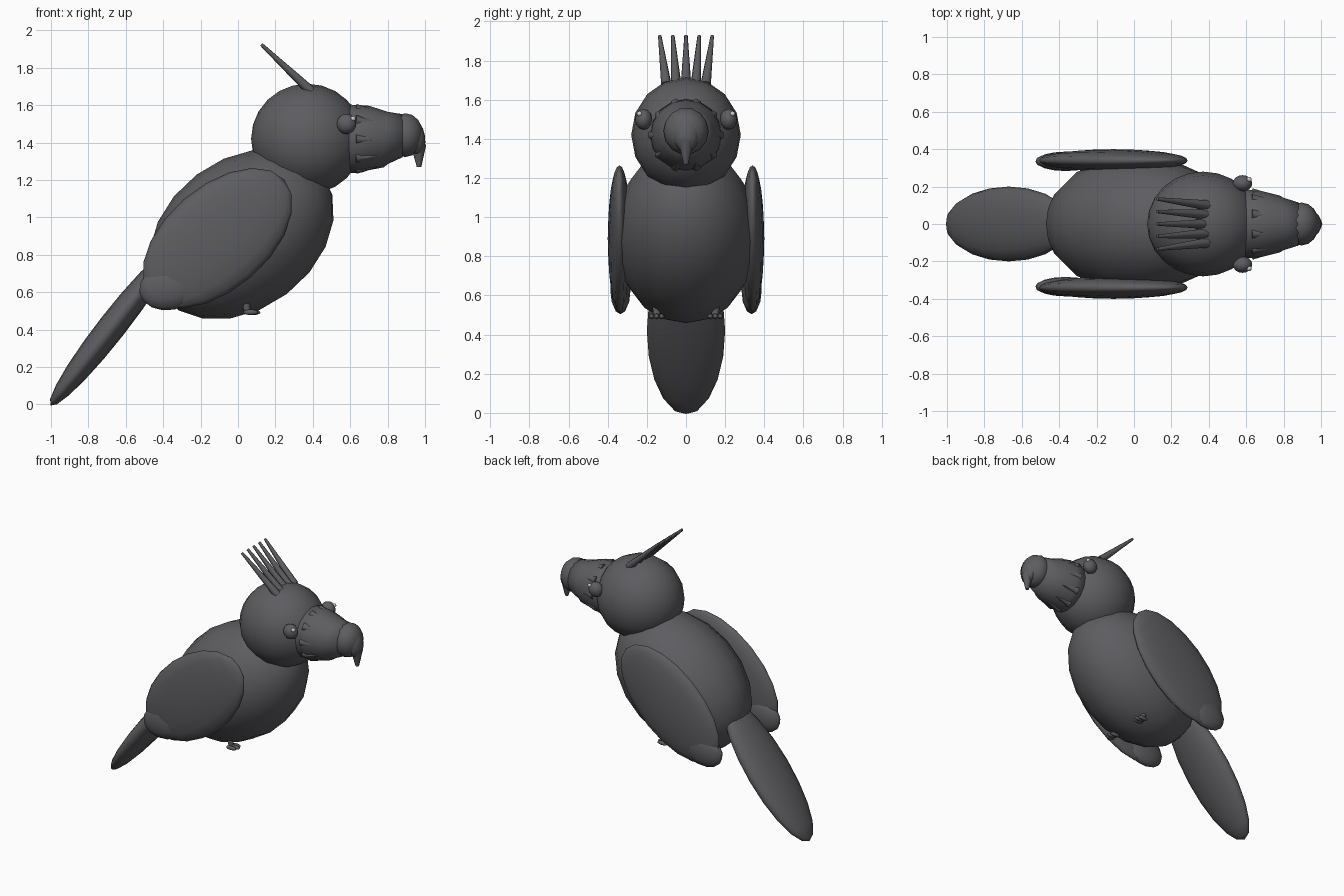
import bpy, bmesh
from math import radians, sin, cos, pi
from mathutils import Matrix, Vector

cube = bpy.data.objects.get("Cube")
if cube:
    bpy.data.objects.remove(cube, do_unlink=True)


def material(name, rgb):
    m = bpy.data.materials.new(name)
    m.use_nodes = True
    m.diffuse_color = (*rgb, 1)
    m.node_tree.nodes["Principled BSDF"].inputs["Base Color"].default_value = (*rgb, 1)
    return m


GREY = material("charcoal_grey", (0.11, 0.11, 0.12))
GLINT = material("eye_glint_white", (0.6, 0.6, 0.6))


def finish(name, bm, mat=GREY, smooth=True):
    mesh = bpy.data.meshes.new(name)
    bmesh.ops.recalc_face_normals(bm, faces=bm.faces)
    for f in bm.faces:
        f.smooth = smooth
    bm.to_mesh(mesh)
    bm.free()
    mesh.materials.append(mat)
    ob = bpy.data.objects.new(name, mesh)
    bpy.context.collection.objects.link(ob)
    return ob


def ellipsoid(name, centre, radii, tilt=0, segs=16, rings=10, mat=GREY):
    """Ellipsoid with its poles on the long x axis, nose raised by tilt degrees."""
    bm = bmesh.new()
    bmesh.ops.create_uvsphere(bm, u_segments=segs, v_segments=rings, radius=1)
    place = (Matrix.Translation(centre) @ Matrix.Rotation(radians(-tilt), 4, 'Y')
             @ Matrix.Diagonal((*radii, 1)) @ Matrix.Rotation(pi / 2, 4, 'Y'))
    bm.transform(place)
    return finish(name, bm, mat)


def spike(name, start, end, r1, r2, segs=8, smooth=True):
    """Tapered round bar between two points."""
    a, b = Vector(start), Vector(end)
    bm = bmesh.new()
    bmesh.ops.create_cone(bm, cap_ends=True, segments=segs, radius1=r1, radius2=r2,
                          depth=(b - a).length)
    turn = (b - a).to_track_quat('Z', 'Y').to_matrix().to_4x4()
    bm.transform(Matrix.Translation((a + b) / 2) @ turn)
    ob = finish(name, bm, GREY, smooth)
    for f in ob.data.polygons:
        if len(f.vertices) > 4:
            f.use_smooth = False
    return ob


def lathe(name, profile, segs=16):
    """Rings of (x, z centre, radius) joined along x, closed at both ends."""
    bm = bmesh.new()
    loops = [[bm.verts.new((x, r * cos(2 * pi * i / segs), z + r * sin(2 * pi * i / segs)))
              for i in range(segs)] for x, z, r in profile]
    for p, q in zip(loops, loops[1:]):
        for i in range(segs):
            j = (i + 1) % segs
            bm.faces.new((p[i], p[j], q[j], q[i]))
    bm.faces.new(loops[0])
    bm.faces.new(loops[-1])
    return finish(name, bm)


# Body, head and tail
ellipsoid("body", (0.02, 0, 0.91), (0.54, 0.37, 0.40), 37)
ellipsoid("head", (0.37, 0, 1.42), (0.30, 0.28, 0.295), 0, rings=12)
ellipsoid("tail", (-0.67, 0, 0.42), (0.54, 0.20, 0.075), 52)

# Face ruff and stepped muzzle
lathe("face_ruff", [(0.56, 1.42, 0.185), (0.66, 1.42, 0.18), (0.70, 1.425, 0.172),
                    (0.78, 1.42, 0.152), (0.80, 1.425, 0.14), (0.88, 1.437, 0.115)])
for i in range(10):
    a = 2 * pi * i / 10
    spike("ruff_feather", (0.63, 0.165 * cos(a), 1.42 + 0.165 * sin(a)),
          (0.76, 0.15 * cos(a), 1.42 + 0.15 * sin(a)), 0.03, 0.004, 6)

# Beak ball, overhanging ridge and hooked tip
ellipsoid("beak", (0.895, 0, 1.44), (0.095, 0.115, 0.12), 0, 14, 8)
ellipsoid("beak_ridge", (0.945, 0, 1.43), (0.055, 0.07, 0.10), 10, 12, 8)
spike("beak_hook", (0.965, 0, 1.39), (0.968, 0, 1.27), 0.042, 0.012, 10)

# Crest of five feathers fanning backwards
for i in range(-2, 3):
    spike("crest_feather", (0.39, 0.05 * i, 1.675), (0.125, 0.067 * i, 1.925), 0.027, 0.009, 8)

# Throat feathers lying on the chest
for i in (-1.5, -0.5, 0.5, 1.5):
    spike("throat_feather", (0.41, 0.065 * i, 1.17), (0.475, 0.06 * i, 1.085), 0.035, 0.004, 6)

# Paired parts
for side, label in ((1, "left"), (-1, "right")):
    # Eye with glint
    ellipsoid(label + "_eye", (0.58, side * 0.217, 1.50), (0.052, 0.044, 0.054), 0, 12, 8)
    ellipsoid(label + "_eye_glint", (0.615, side * 0.238, 1.528), (0.014, 0.014, 0.014),
              0, 8, 6, GLINT)
    # Wing with rounded tip lobe
    ellipsoid(label + "_wing", (-0.11, side * 0.34, 0.89), (0.475, 0.06, 0.275), 41)
    ellipsoid(label + "_wing_tip", (-0.365, side * 0.335, 0.63), (0.165, 0.052, 0.125), 12, 12, 8)
    # Stubby leg and three toes
    spike(label + "_leg", (0.04, side * 0.15, 0.56), (0.05, side * 0.15, 0.495), 0.022, 0.018)
    for t in (-1, 0, 1):
        ellipsoid(label + "_toe", (0.08 - 0.012 * abs(t), side * 0.15 + 0.026 * t, 0.493),
                  (0.04, 0.015, 0.015), 0, 8, 6)
